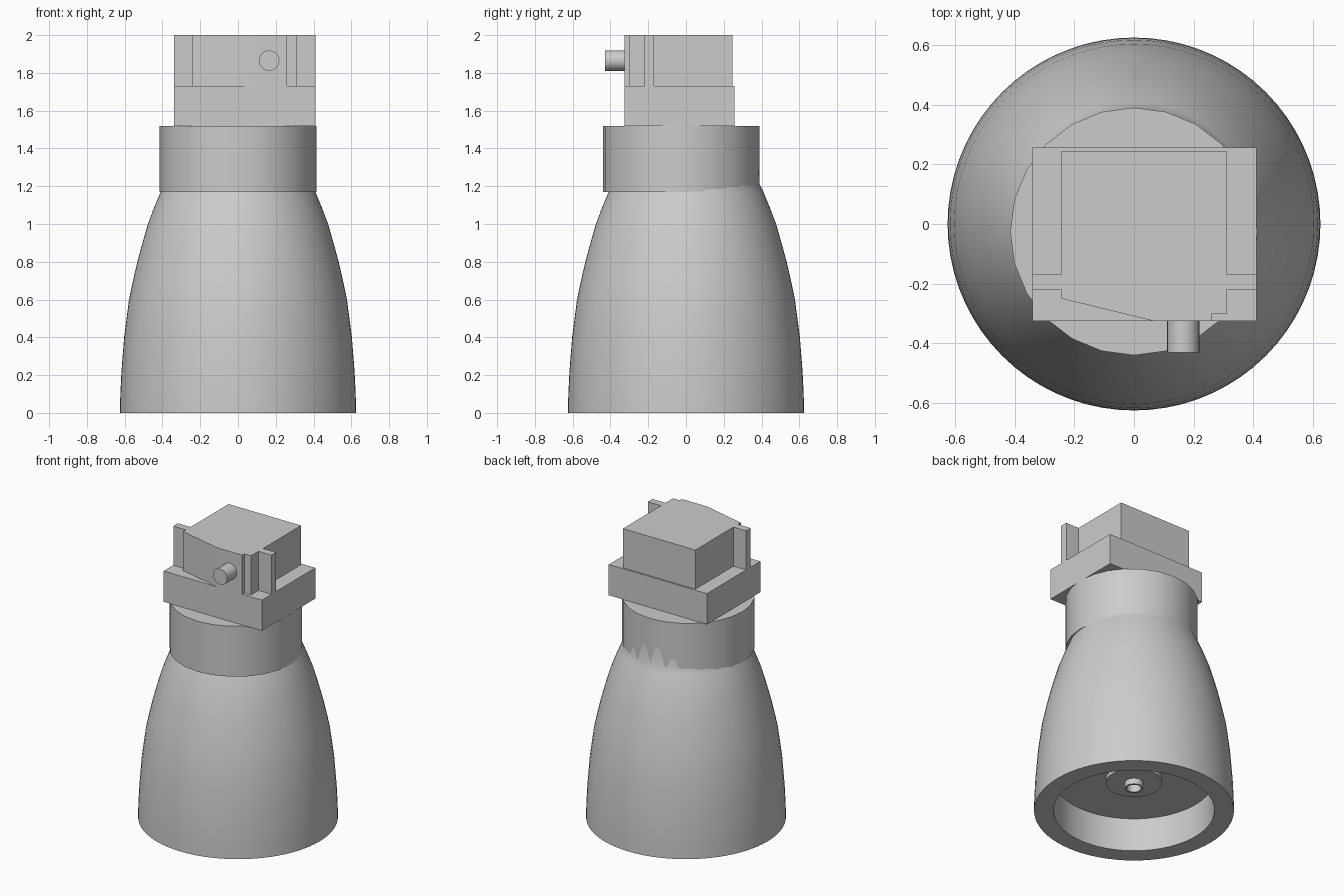
import bpy, bmesh, math
from mathutils import Matrix

if "Cube" in bpy.data.objects:
    bpy.data.objects.remove(bpy.data.objects["Cube"])

grey = bpy.data.materials.new("light grey")
grey.diffuse_color = (0.6, 0.6, 0.6, 1)
grey.use_nodes = True
grey.node_tree.nodes["Principled BSDF"].inputs["Base Color"].default_value = grey.diffuse_color


def finish(bm, name, smooth=False):
    bmesh.ops.recalc_face_normals(bm, faces=bm.faces[:])
    me = bpy.data.meshes.new(name)
    bm.to_mesh(me)
    bm.free()
    ob = bpy.data.objects.new(name, me)
    bpy.context.collection.objects.link(ob)
    me.materials.append(grey)
    if smooth:
        bpy.ops.object.select_all(action='DESELECT')
        ob.select_set(True)
        bpy.context.view_layer.objects.active = ob
        bpy.ops.object.shade_smooth_by_angle(angle=math.radians(35))
    return ob


def lathe(name, profile, n, centre=(0, 0, 0)):
    """Turn an (r, z) profile around z; r = 0 ends become a single point."""
    bm = bmesh.new()
    rings = []
    for r, z in profile:
        k = 1 if r == 0 else n
        rings.append([bm.verts.new((r * math.sin(2 * math.pi * i / n),
                                    r * math.cos(2 * math.pi * i / n), z)) for i in range(k)])
    for a, b in zip(rings, rings[1:]):
        for i in range(n):
            j = (i + 1) % n
            quad = [a[i % len(a)], a[j % len(a)], b[j % len(b)], b[i % len(b)]]
            bm.faces.new(list(dict.fromkeys(quad)))
    bmesh.ops.translate(bm, verts=bm.verts[:], vec=centre)
    return finish(bm, name, True)


def prism(name, outline, z0, z1):
    """Extrude an (x, y) outline upwards."""
    bm = bmesh.new()
    face = bm.faces.new([bm.verts.new((x, y, z0)) for x, y in outline])
    ext = bmesh.ops.extrude_face_region(bm, geom=[face], use_keep_orig=True)
    top = [v for v in ext["geom"] if isinstance(v, bmesh.types.BMVert)]
    bmesh.ops.translate(bm, verts=top, vec=(0, 0, z1 - z0))
    return finish(bm, name)


# bell-shaped body: ceiling boss with hollow peg, recess, rim, curved wall
lathe("body", [
    (0, 0.22), (0.045, 0.22), (0.045, 0.16), (0.058, 0.16), (0.058, 0.20),
    (0.176, 0.20), (0.176, 0.23), (0.503, 0.23), (0.503, 0),
    (0.625, 0), (0.623, 0.1), (0.617, 0.22), (0.603, 0.4), (0.577, 0.6),
    (0.556, 0.7), (0.533, 0.8), (0.506, 0.9), (0.477, 1.0), (0.443, 1.09),
    (0.41, 1.17), (0.39, 1.21), (0.385, 1.4), (0, 1.4)], 72)

# neck collar, set slightly forward
lathe("collar", [(0, 1.17), (0.415, 1.17), (0.415, 1.518), (0, 1.518)], 24, (0, -0.025, 0))

# square base plate of the head
prism("head_base", [(-0.34, -0.325), (0.41, -0.325), (0.41, 0.257), (-0.34, 0.257)], 1.518, 1.73)

# head block with side fins, slanted front left and notched front right
prism("head_block", [
    (-0.243, 0.245), (-0.243, -0.17), (-0.34, -0.17), (-0.34, -0.22),
    (-0.243, -0.22), (-0.243, -0.25), (0.065, -0.325), (0.26, -0.325),
    (0.26, -0.302), (0.31, -0.302), (0.31, -0.22), (0.41, -0.22),
    (0.41, -0.17), (0.31, -0.17), (0.31, 0.245)], 1.73, 2.0)

# front pin
pin = lathe("pin", [(0, 0), (0.054, 0), (0.054, 0.13), (0, 0.13)], 24)
pin.data.transform(Matrix.Translation((0.165, -0.30, 1.865)) @ Matrix.Rotation(math.pi / 2, 4, 'X'))
